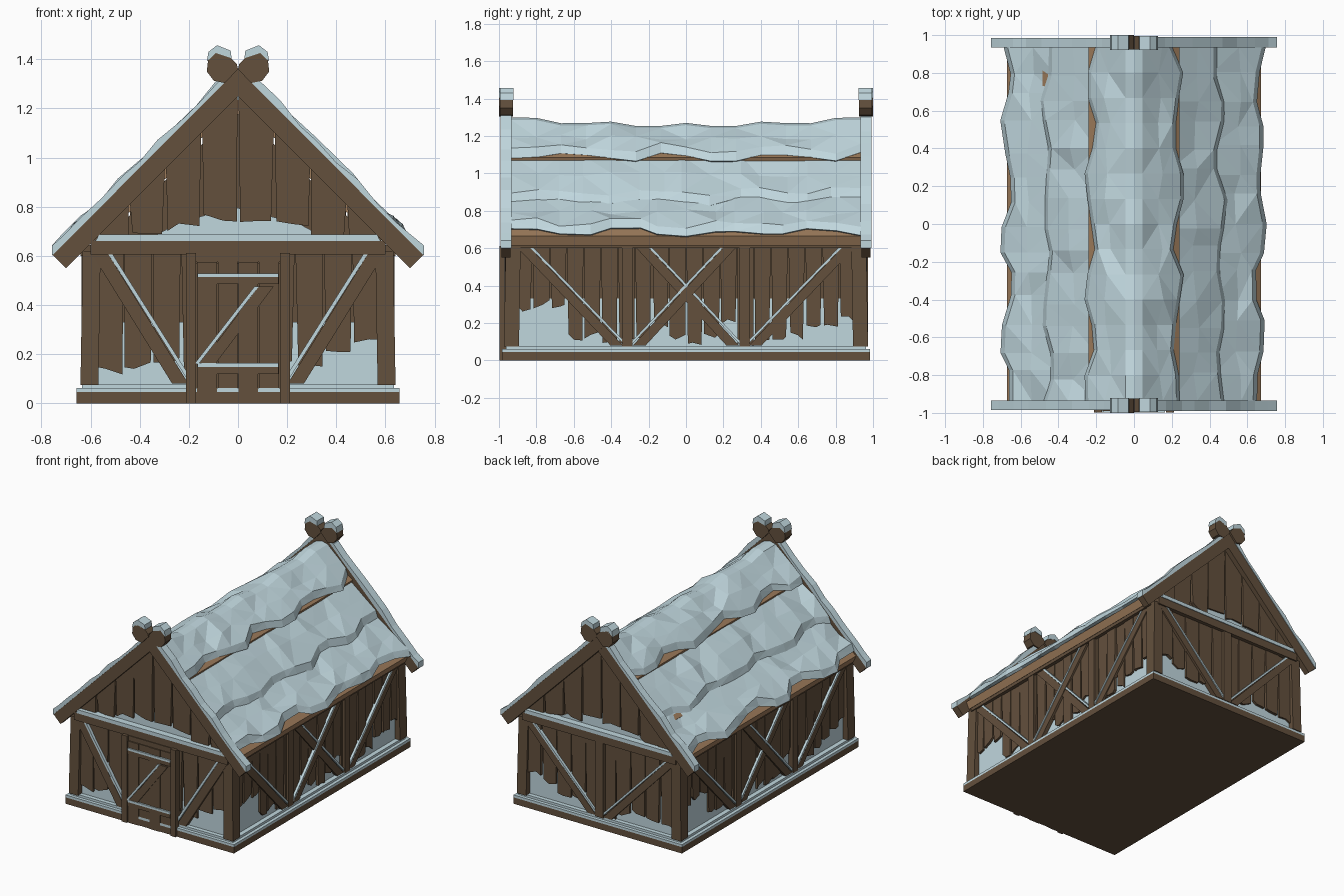
import bpy, bmesh, math, random

if "Cube" in bpy.data.objects:
    bpy.data.objects.remove(bpy.data.objects["Cube"])

random.seed(7)


def material(name, rgb):
    m = bpy.data.materials.new(name)
    m.diffuse_color = (*rgb, 1)
    m.use_nodes = True
    m.node_tree.nodes["Principled BSDF"].inputs["Base Color"].default_value = m.diffuse_color
    return m


MATS = [material("dark_wood", (0.125, 0.080, 0.046)),
        material("snow", (0.53, 0.68, 0.73)),
        material("tan_wood", (0.34, 0.20, 0.105))]
WOOD, SNOW, TAN = range(3)


def jit(a):
    return random.uniform(-a, a)


class Part:
    """Collects lofted pieces into one named object."""

    def __init__(self, name):
        self.name, self.bm = name, bmesh.new()

    def loft(self, rings, mat):
        rows = [[self.bm.verts.new(p) for p in r] for r in rings]
        n = len(rows[0])
        faces = [self.bm.faces.new(rows[0]), self.bm.faces.new(rows[-1][::-1])]
        for a, b in zip(rows, rows[1:]):
            for i in range(n):
                j = (i + 1) % n
                faces.append(self.bm.faces.new((a[i], b[i], b[j], a[j])))
        for f in faces:
            f.material_index = mat

    def prism(self, axis, pts, lo, hi, mat=WOOD):
        """Extrude a 2D outline along x (pts = y,z), y (x,z) or z (x,y)."""
        k = "xyz".index(axis)
        self.loft([[(*p[:k], d, *p[k:]) for p in pts] for d in (lo, hi)], mat)

    def box(self, axis, u0, u1, v0, v1, lo, hi, mat=WOOD):
        self.prism(axis, [(u0, v0), (u1, v0), (u1, v1), (u0, v1)], lo, hi, mat)

    def brace(self, axis, top, bot, hw, lo, hi, z0=0.08, z1=0.605, snow=0.018):
        """Slanted bar cut level at both ends, with snow along its upper edge."""
        d = hw if bot > top else -hw
        e = d + math.copysign(snow, d)
        self.prism(axis, [(top - d, z1), (top + d, z1), (bot + d, z0), (bot - d, z0)], lo, hi)
        self.prism(axis, [(top + d, z1), (top + e, z1), (bot + e, z0 + 0.01), (bot + d, z0 + 0.01)],
                   lo, hi + math.copysign(0.003, hi), SNOW)

    def planks(self, axis, start, end, bottoms, lo, hi, top):
        """Row of rough boards with uneven lower ends; top is a height function."""
        w = (end - start) / len(bottoms)
        for i, zb in enumerate(bottoms):
            a, b = start + i * w + 0.002, start + (i + 1) * w - 0.002
            out = hi + math.copysign(random.uniform(0, 0.01), hi)
            pts = [(a + random.uniform(0, 0.012), zb + jit(0.025)),
                   ((a + b) / 2 + jit(0.02), zb + jit(0.012)),
                   (b - random.uniform(0, 0.012), zb + jit(0.025)), (b, top(b))]
            if a < 0 < b:
                pts.append((0, top(0)))
            self.prism(axis, pts + [(a, top(a))], lo, out)

    def done(self):
        bmesh.ops.recalc_face_normals(self.bm, faces=self.bm.faces[:])
        me = bpy.data.meshes.new(self.name)
        self.bm.to_mesh(me)
        self.bm.free()
        for m in MATS:
            me.materials.append(m)
        bpy.context.collection.objects.link(bpy.data.objects.new(self.name, me))


# Base slab with settled snow
p = Part("base")
p.box("z", -0.658, 0.658, -0.985, 0.985, 0, 0.045)
p.box("z", -0.658, 0.658, -0.985, 0.985, 0.045, 0.062, SNOW)
p.box("z", -0.635, 0.635, -0.962, 0.962, 0.062, 0.078, SNOW)
p.done()

# Inner body
p = Part("wall_core")
p.prism("y", [(-0.595, 0.05), (0.595, 0.05), (0.595, 0.61), (0, 1.2), (-0.595, 0.61)], -0.925, 0.925)
p.done()

# Snow seen under the broken plank ends
p = Part("wall_snow")
for s in (-1, 1):
    p.box("y", -0.58, 0.58, 0.06, 0.33, s * 0.9, s * 0.932, SNOW)
    p.box("x", -0.9, 0.9, 0.06, 0.33, s * 0.58, s * 0.602, SNOW)
    p.prism("y", [(-0.36, 0.67), (0.36, 0.67), (0.25, 0.73), (-0.02, 0.8), (-0.25, 0.73)],
            s * 0.9, s * 0.932, SNOW)
p.done()

# Wall planks
p = Part("wall_planks")
ends = [0.14, 0.15, 0.16, 0.13, 0.1, 0.1, 0.16, 0.15, 0.2, 0.25]
side = [0.27, 0.3, 0.3, 0.12, 0.14, 0.11, 0.1, 0.11, 0.2, 0.12, 0.1, 0.12,
        0.22, 0.1, 0.1, 0.12, 0.13, 0.17, 0.2, 0.23]
for s in (-1, 1):
    p.planks("y", -0.58, 0.58, ends, s * 0.925, s * 0.945, lambda x: 0.61)
    p.planks("x", -0.91, 0.91, side if s > 0 else side[::-1], s * 0.59, s * 0.612, lambda y: 0.61)
    p.planks("y", -0.59, 0.59, [0.66, 0.68, 0.72, 0.75, 0.75, 0.72, 0.69, 0.66],
             s * 0.92, s * 0.943, lambda x: 1.27 - abs(x))
p.done()

# Corner, side and back posts, eave plates
p = Part("wall_posts")
for sx in (-1, 1):
    for sy in (-1, 1):
        p.loft([[(sx * (x + o), sy * (y + o), z) for x, y in
                 ((0.565, 0.89), (0.638, 0.89), (0.638, 0.97), (0.565, 0.97))]
                for z, o in ((0.075, 0.003), (0.62, -0.006))], WOOD)
        p.box("x", sy * 0.315 - 0.028, sy * 0.315 + 0.028, 0.075, 0.62, sx * 0.59, sx * 0.636)
    p.box("x", -0.93, 0.93, 0.6, 0.645, sx * 0.59, sx * 0.64)
p.box("y", -0.032, 0.032, 0.075, 0.62, 0.92, 0.972)
p.done()

# Diagonal braces with snow on the upper edges
p = Part("braces")
for s in (-1, 1):
    p.brace("y", s * 0.56, s * 0.235, 0.033, -0.92, -0.967)
    p.brace("y", s * 0.56, s * 0.06, 0.033, 0.92, 0.965)
    for t in (-1, 1):
        p.brace("x", t * 0.87, t * 0.37, 0.034, s * 0.59, s * 0.628)
        p.brace("x", t * 0.235, t * -0.25, 0.034, s * 0.59, s * (0.628 + 0.002 * t))
p.done()

# Gable cross beams
p = Part("gable_beams")
for s in (-1, 1):
    p.box("y", -0.6, 0.6, 0.605, 0.662, s * 0.9, s * 0.975)
    p.prism("y", [(-0.58, 0.66), (0.58, 0.66), (0.565, 0.686), (-0.565, 0.686)],
            s * 0.9, s * 0.98, SNOW)
p.done()

# Door with frame and Z bracing
p = Part("door")
for i in range(4):
    x = -0.168 + i * 0.084
    p.box("y", x + 0.002, x + 0.082, 0, 0.575, -0.92, -0.989 + 0.004 * (i % 2))
p.box("y", -0.17, 0.17, 0.0, 0.57, -0.92, -0.978)
p.box("y", -0.17, 0.17, 0.575, 0.61, -0.92, -0.98)
for z in (0.14, 0.505):
    p.box("y", -0.165, 0.165, z - 0.02, z + 0.008, -0.98, -0.995)
    p.box("y", -0.165, 0.165, z + 0.008, z + 0.024, -0.98, -0.997, SNOW)
p.brace("y", 0.115, -0.13, 0.03, -0.98, -0.994, 0.15, 0.475)
for s in (-1, 1):
    p.box("y", s * 0.17, s * 0.212, 0, 0.612, -0.92, -0.998)
p.done()

# Tan roof boards under the snow, three overlapping rows per side
DECK = [((0, 1.235), (0.24, 1.085)), ((0.15, 1.09), (0.485, 0.83)), ((0.4, 0.87), (0.672, 0.665))]
p = Part("roof_boards")
for s in (-1, 1):
    for (x0, z0), (x1, z1) in DECK:
        p.prism("y", [(s * x0, z0), (s * x1, z1), (s * (x1 - 0.022), z1 - 0.05), (s * x0, z0 - 0.06)],
                -0.938, 0.938, TAN)
p.done()


# Snow layers on the roof, wavy along the lower edges
def ridge(y):
    return 1.258 + 0.045 * y * y + 0.012 * math.cos(15 * y)


ROWS = [[(0.045, 1.262), (0.14, 1.195), (0.215, 1.137), (0.232, 1.09)],
        [(0.2, 1.095), (0.33, 0.995), (0.45, 0.9), (0.468, 0.85)],
        [(0.42, 0.885), (0.55, 0.795), (0.655, 0.735), (0.676, 0.685)]]
p = Part("roof_snow")
N = 14
for s in (-1, 1):
    for r, (row, ((x0, z0), _)) in enumerate(zip(ROWS, DECK)):
        rings = []
        for i in range(N + 1):
            y = -0.935 + 1.87 * i / N + (jit(0.03) if 0 < i < N else 0)
            wave = 0.018 * (-1) ** ((i + r) // 2) + jit(0.014)
            (ax, az), (bx, bz), (cx, cz), (dx, dz) = row
            if r == 0:
                y = -0.935 + 1.87 * i / N
                az = ridge(y) - 0.012
            h = jit(0.014)
            ring = [(x0, z0 - 0.01), (x0, ridge(y) if r == 0 else z0 + 0.03), (ax, az),
                    (bx + jit(0.02), bz + h), (cx + wave, cz - wave * 0.8 + jit(0.01)),
                    (dx + wave, dz - wave * 0.8), (dx + wave - 0.03, dz - wave * 0.8 - 0.005)]
            rings.append([(s * x, y, z) for x, z in ring])
        p.loft(rings, SNOW)
bmesh.ops.triangulate(p.bm, faces=[f for f in p.bm.faces if len(f.verts) == 4])
p.done()

# Crossed gable boards with carved heads and a snow crust
p = Part("gable_boards")
HEAD = [(-0.053, 1.303), (-0.098, 1.312), (-0.127, 1.35), (-0.122, 1.395), (-0.09, 1.425),
        (-0.03, 1.405), (-0.005, 1.38), (0, 1.36)]
CAP = [(-0.127, 1.392), (-0.12, 1.43), (-0.085, 1.457), (-0.03, 1.435), (-0.026, 1.402), (-0.085, 1.418)]
for e in (-1, 1):
    for s in (-1, 1):
        o = 0.003 * s
        p.prism("y", [(s * x, z) for x, z in ((0.70, 0.55), (0.755, 0.605), (0, 1.36), (-0.053, 1.303))],
                e * 0.938, e * (0.984 + o))
        p.prism("y", [(s * x, z) for x, z in HEAD], e * 0.925, e * (0.997 + o))
        p.prism("y", [(s * x, z) for x, z in CAP], e * 0.922, e * (0.997 + o), SNOW)
        crust = [(0.757, 0.6), (0.757, 0.642)]
        for i in range(9):
            x = 0.72 - 0.08 * i + jit(0.015)
            crust.append((x, 1.36 - x + random.uniform(0.018, 0.045)))
        crust.append((0.05, 1.31))
        p.prism("y", [(s * x, z) for x, z in crust], e * 0.934, e * (0.988 + o), SNOW)
p.done()
